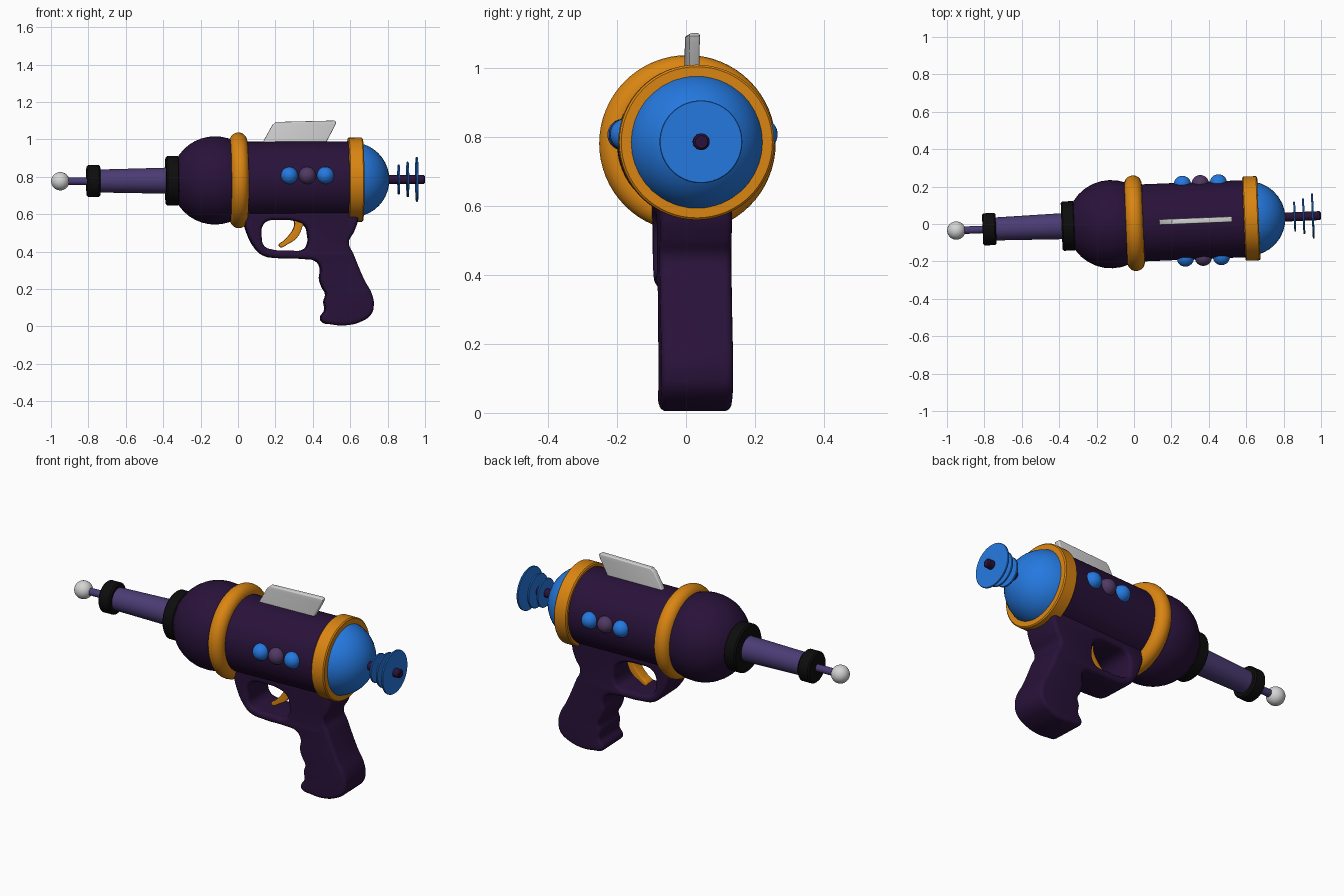
import bpy, bmesh, math
from mathutils import Matrix, Vector

if "Cube" in bpy.data.objects:
    bpy.data.objects.remove(bpy.data.objects["Cube"])

# the whole toy is turned slightly about its centre
PLACE = (Matrix.Translation((0, 0.004, 0.781)) @ Matrix.Rotation(0.041, 4, 'Z')
         @ Matrix.Rotation(-0.005, 4, 'Y'))


def mat(name, r, g, b):
    m = bpy.data.materials.new(name)
    m.diffuse_color = (r, g, b, 1)
    m.use_nodes = True
    m.node_tree.nodes["Principled BSDF"].inputs["Base Color"].default_value = m.diffuse_color
    return m


DARK = mat("dark_purple", 0.022, 0.006, 0.042)
MID = mat("barrel_purple", 0.070, 0.045, 0.175)
PLUM = mat("plum", 0.080, 0.040, 0.125)
BLUE = mat("blue", 0.018, 0.19, 0.74)
ORANGE = mat("orange", 0.70, 0.235, 0.006)
BLACK = mat("black", 0.004, 0.004, 0.004)
GREY = mat("light_grey", 0.66, 0.66, 0.66)


def finish(name, mesh, material, angle=35):
    mesh.transform(PLACE)
    mesh.materials.clear()
    mesh.materials.append(material)
    ob = bpy.data.objects.new(name, mesh)
    bpy.context.collection.objects.link(ob)
    bpy.ops.object.select_all(action='DESELECT')
    ob.select_set(True)
    bpy.context.view_layer.objects.active = ob
    bpy.ops.object.shade_smooth_by_angle(angle=math.radians(angle))
    return ob


def lathe(name, profile, material, closed=False, seg=64):
    """Revolve (x, radius) points about the x axis."""
    bm = bmesh.new()
    vs = [bm.verts.new((x, 0, r)) for x, r in profile]
    pairs = list(zip(vs, vs[1:])) + ([(vs[-1], vs[0])] if closed else [])
    es = [bm.edges.new(p) for p in pairs]
    bmesh.ops.spin(bm, geom=vs + es, cent=(0, 0, 0), axis=(1, 0, 0),
                   angle=2 * math.pi, steps=seg, use_merge=True)
    bmesh.ops.remove_doubles(bm, verts=bm.verts, dist=1e-5)
    bmesh.ops.recalc_face_normals(bm, faces=bm.faces)
    me = bpy.data.meshes.new(name)
    bm.to_mesh(me)
    bm.free()
    return finish(name, me, material)


def drum(name, x0, x1, r, material, bevel=0.008):
    return lathe(name, [(x0, 0), (x0, r - bevel), (x0 + bevel, r),
                        (x1 - bevel, r), (x1, r - bevel), (x1, 0)], material)


def ball(name, centre, r, material):
    bm = bmesh.new()
    bmesh.ops.create_uvsphere(bm, u_segments=32, v_segments=20, radius=r,
                              matrix=Matrix.Translation(centre))
    me = bpy.data.meshes.new(name)
    bm.to_mesh(me)
    bm.free()
    return finish(name, me, material)


def plate(name, loops, half, bevel, material, smooth=True):
    """Filled side outline (world x, z) with rounded edges; extra loops are holes."""
    cu = bpy.data.curves.new(name + "_outline", 'CURVE')
    cu.dimensions, cu.fill_mode = '2D', 'BOTH'
    cu.extrude, cu.bevel_depth, cu.offset = half - bevel, bevel, -bevel
    cu.bevel_resolution, cu.resolution_u = 3, 6
    for pts in loops:
        sp = cu.splines.new('BEZIER')
        sp.bezier_points.add(len(pts) - 1)
        sp.use_cyclic_u = True
        for bp, (x, z) in zip(sp.bezier_points, pts):
            bp.co = (x, z - 0.781, 0)
            bp.handle_left_type = bp.handle_right_type = 'AUTO' if smooth else 'VECTOR'
    tmp = bpy.data.objects.new(name + "_tmp", cu)
    bpy.context.collection.objects.link(tmp)
    dg = bpy.context.evaluated_depsgraph_get()
    me = bpy.data.meshes.new_from_object(tmp.evaluated_get(dg))
    bpy.data.objects.remove(tmp)
    me.transform(Matrix.Rotation(math.pi / 2, 4, 'X'))
    bm = bmesh.new()
    bm.from_mesh(me)
    bmesh.ops.remove_doubles(bm, verts=bm.verts, dist=1e-5)
    bmesh.ops.recalc_face_normals(bm, faces=bm.faces)
    bm.to_mesh(me)
    bm.free()
    return finish(name, me, material)


# barrel, from the muzzle ball back to the bulb
ball("muzzle_ball", (-0.951, 0, 0), 0.049, GREY)
drum("muzzle_rod", -0.94, -0.79, 0.02, MID, 0.002)
drum("muzzle_collar", -0.81, -0.738, 0.086, BLACK)
lathe("barrel", [(-0.76, 0), (-0.76, 0.061), (-0.36, 0.070), (-0.36, 0)], MID)
drum("barrel_collar", -0.387, -0.315, 0.132, BLACK)

# body
ball("front_bulb", (-0.123, 0, 0), 0.236, DARK)
lathe("front_ring", [(0.003 + 0.047 * math.cos(a), 0.209 + 0.047 * math.sin(a))
                     for a in (i * math.pi / 10 for i in range(20))], ORANGE, True)
drum("main_body", -0.02, 0.62, 0.206, DARK)
lathe("rear_ring", [(0.588, 0.18), (0.588, 0.219), (0.594, 0.225), (0.662, 0.225),
                    (0.668, 0.219), (0.668, 0.18)], ORANGE, True)

# rear dome with cooling discs on a rod
ball("rear_dome", (0.61, 0, 0), 0.2, BLUE)
drum("rear_rod", 0.78, 1.0, 0.024, DARK, 0.006)
for i, (x, r) in enumerate([(0.86, 0.08), (0.908, 0.095), (0.957, 0.12)]):
    drum(f"cooling_disc_{i + 1}", x - 0.005, x + 0.005, r, BLUE, 0.002)

# round buttons on both sides
for side, s in (("front", -1), ("back", 1)):
    for i, (x, m) in enumerate([(0.267, BLUE), (0.363, PLUM), (0.46, BLUE)]):
        ball(f"button_{side}_{i + 1}", (x, s * 0.197, 0.024), 0.046, m)

# sight fin
plate("sight_fin", [[(0.125, 0.96), (0.14, 0.995), (0.185, 1.075), (0.205, 1.092),
                     (0.515, 1.098), (0.527, 1.09), (0.52, 1.07), (0.477, 0.99),
                     (0.46, 0.96)]], 0.015, 0.006, GREY, False)

# grip and trigger guard in one piece
grip = [(0.03, 0.64), (0.03, 0.56), (0.05, 0.49), (0.08, 0.43), (0.13, 0.38), (0.22, 0.363),
        (0.35, 0.358), (0.415, 0.345), (0.437, 0.31), (0.433, 0.25), (0.447, 0.207),
        (0.465, 0.17), (0.456, 0.13), (0.460, 0.085), (0.438, 0.045), (0.446, 0.022),
        (0.50, 0.008), (0.57, 0.003), (0.65, 0.022), (0.705, 0.06), (0.72, 0.11),
        (0.71, 0.17), (0.673, 0.24), (0.64, 0.315), (0.612, 0.385), (0.588, 0.445),
        (0.617, 0.505), (0.638, 0.57), (0.63, 0.64)]
hole = [(0.125, 0.53), (0.15, 0.56), (0.22, 0.568), (0.31, 0.56), (0.355, 0.535),
        (0.370, 0.49), (0.368, 0.435), (0.345, 0.408), (0.27, 0.405), (0.18, 0.41),
        (0.135, 0.43), (0.122, 0.475)]
plate("grip", [grip, hole], 0.104, 0.02, DARK)

# trigger
plate("trigger", [[(0.30, 0.59), (0.345, 0.59), (0.338, 0.52), (0.315, 0.475), (0.27, 0.442),
                   (0.218, 0.427), (0.25, 0.463), (0.285, 0.505), (0.30, 0.54)]],
      0.03, 0.005, ORANGE)
